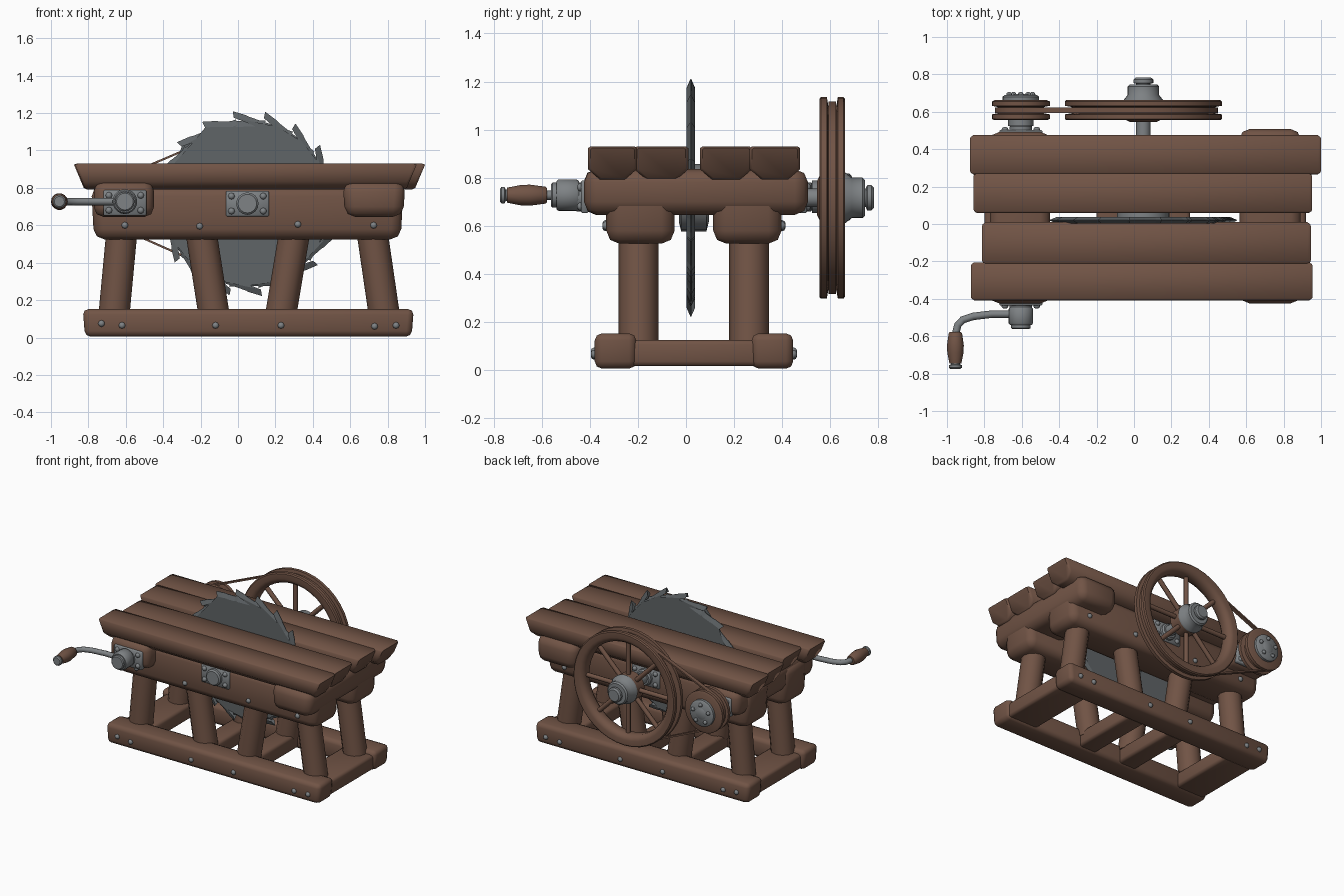
import bpy, bmesh, math
from mathutils import Vector
from math import sin, cos, pi, radians

if "Cube" in bpy.data.objects:
    bpy.data.objects.remove(bpy.data.objects["Cube"])

C = 0.033            # y of the blade plane / symmetry plane
AX, AZ = 0.05, 0.716  # main axle
CX, CZ = -0.605, 0.72  # crank axle


def material(name, col):
    m = bpy.data.materials.new(name)
    m.diffuse_color = (*col, 1)
    m.use_nodes = True
    m.node_tree.nodes["Principled BSDF"].inputs["Base Color"].default_value = m.diffuse_color
    return m


WOOD = material("brown wood", (0.165, 0.088, 0.060))
IRON = material("light iron", (0.21, 0.225, 0.235))
STEEL = material("dark blade steel", (0.115, 0.128, 0.135))


def finish(bm, name, mat, angle=50):
    bmesh.ops.recalc_face_normals(bm, faces=bm.faces)
    me = bpy.data.meshes.new(name)
    bm.to_mesh(me)
    bm.free()
    me.materials.append(mat)
    me.shade_smooth()
    me.set_sharp_from_angle(angle=radians(angle))
    ob = bpy.data.objects.new(name, me)
    bpy.context.collection.objects.link(ob)
    return ob


def loft(name, rings, mat, closed=False, angle=50):
    bm = bmesh.new()
    vs = [[bm.verts.new(p) for p in r] for r in rings]
    n, k = len(vs), len(vs[0])
    for a in range(n if closed else n - 1):
        A, B = vs[a], vs[(a + 1) % n]
        for j in range(k):
            bm.faces.new((A[j], A[(j + 1) % k], B[(j + 1) % k], B[j]))
    if not closed:
        bm.faces.new(vs[0])
        bm.faces.new(vs[-1])
    return finish(bm, name, mat, angle)


def box(name, lo, hi, bev, mat, taper=0.0, segs=2):
    """Bevelled block; taper shortens (+) or lengthens its lower x ends."""
    bm = bmesh.new()
    bmesh.ops.create_cube(bm, size=1)
    lo, hi = Vector(lo), Vector(hi)
    for v in bm.verts:
        end = v.co.x
        low = v.co.z < 0
        v.co = Vector((lo[i] + (hi[i] - lo[i]) * (v.co[i] + 0.5) for i in range(3)))
        if low:
            v.co.x -= math.copysign(taper, end)
    bmesh.ops.bevel(bm, geom=bm.edges[:], offset=bev, segments=segs, profile=0.5, affect='EDGES')
    return finish(bm, name, mat)


def lathe(name, x, z, prof, mat, segs=24, closed=False):
    """Turn a (radius, y) profile about the y direction through (x, z)."""
    rings = [[(x + r * cos(2 * pi * i / segs), y, z + r * sin(2 * pi * i / segs))
              for i in range(segs)] for r, y in prof]
    return loft(name, rings, mat, closed, 40)


def rod(name, a, b, r, mat, segs=10):
    a, b = Vector(a), Vector(b)
    q = (b - a).to_track_quat('Z', 'Y')
    rings = [[p + q @ Vector((r * cos(2 * pi * i / segs), r * sin(2 * pi * i / segs), 0))
              for i in range(segs)] for p in (a, b)]
    return loft(name, rings, mat)


def bolt(name, x, y, z, s, r=0.018):
    lathe(name, x, z, [(r, y - s * 0.01), (r, y + s * 0.004), (r * 0.75, y + s * 0.012),
                       (r * 0.3, y + s * 0.016)], IRON, 8)


# Table planks: flat tops, chamfered undersides, ends slanting inwards below
def plank(name, y0, y1, x0, x1):
    sec = [(y0, .922), (y0 + .01, .93), (y1 - .01, .93), (y1, .922), (y1, .835),
           (y1 - .05, .792), (y0 + .05, .792), (y0, .835)]
    cy, cz = (y0 + y1) / 2, .87
    rings = []
    for x, s, k in ((x0, .9, 1), (x0 + .015, 1, 1), (x1 - .015, 1, -1), (x1, .9, -1)):
        rings.append([(x + k * (.93 - z) * .38, cy + (y - cy) * s, cz + (z - cz) * s)
                      for y, z in sec])
    loft(name, rings, WOOD)


plank("front_outer_plank", -.408, -.205, -.872, .955)
plank("front_inner_plank", -.215, .01, -.812, .945)
plank("back_inner_plank", .058, .275, -.858, .952)
plank("back_outer_plank", .265, .475, -.877, 1.0)

# Cross logs carrying the table
box("left_cross_log", (-.77, -.425, .645), (-.45, .492, .835), .05, WOOD)
box("right_cross_log", (.56, -.425, .645), (.895, .508, .835), .055, WOOD, .012)

# Frame sides: long beam, legs, ground rail and their bolts
for s, side in ((-1, "front"), (1, "back")):
    Y = lambda d: C + s * d
    ys = sorted((Y(.08), Y(.365)))
    box(side + "_long_beam", (-.785, ys[0], .525), (.885, ys[1], .81), .055, WOOD, -.005 + .02)
    ys = sorted((Y(.24), Y(.413)))
    box(side + "_ground_rail", (-.83, ys[0], .005), (.94, ys[1], .152), .03, WOOD, -.012)
    for xb, xt in ((-.665, -.62), (-.125, -.2), (.225, .305), (.785, .715)):
        rod(side + "_leg", (xb, Y(.23), .1), (xt, Y(.23), .58), .083, WOOD, 12)
    for x, z in ((-.605, .6), (-.205, .595), (.32, .605), (.725, .6)):
        bolt(side + "_beam_bolt", x, Y(.365), z, s)
    for x, z in ((-.73, .075), (-.62, .065), (-.12, .065), (.23, .065), (.73, .06), (.845, .065)):
        bolt(side + "_rail_bolt", x, Y(.413), z, s)

    # Bearing plates with corner bolts and a collar
    for nm, px, pz, d in (("crank", CX, CZ, .458), ("axle", AX, AZ, .365)):
        ys = sorted((Y(d - .02), Y(d + .012)))
        box(f"{side}_{nm}_plate", (px - .115, ys[0], pz - .068), (px + .115, ys[1], pz + .068),
            .006, IRON, 0, 1)
        for i in (-1, 1):
            for j in (-1, 1):
                bolt(f"{side}_{nm}_plate_bolt", px + i * .085, Y(d + .012), pz + j * .04, s)
        lathe(f"{side}_{nm}_collar", px, pz, [(.06, Y(d)), (.06, Y(d + .03)), (.05, Y(d + .04))], IRON, 16)

# Base cross pieces
for x0, x1 in ((-.8, -.56), (-.2, -.05), (.15, .3), (.67, .92)):
    box("base_cross_piece", (x0, -.3, .015), (x1, .37, .125), .02, WOOD)

# Saw blade: hooked teeth, edges thinned to the middle plane
out = []
N = 18
for i in range(N):
    a = radians(99) + 2 * pi * i / N
    w = 2 * pi / N
    for da, r in ((0, .5), (-.42, .472), (-.75, .445), (-.92, .437), (-1.07, .455)):
        t = a + da * w
        out.append((r * cos(t), r * sin(t)))
BY = .02
rings = [[(AX + x * k, BY + d, AZ + z * k) for x, z in out]
         for d, k in ((-.017, .93), (-.002, 1), (.002, 1), (.017, .93))]
loft("saw_blade", rings, STEEL, False, 15)
lathe("blade_flange", AX, AZ, [(.1, -.03), (.14, -.02), (.14, .085), (.1, .095)], IRON, 20)
lathe("main_axle", AX, AZ, [(.038, -.35), (.038, .76)], IRON, 16)

# Flywheel: grooved rim, eight spokes, hub and end cap
lathe("flywheel_rim", AX, AZ, [(.338, .585), (.338, .632), (.355, .655), (.375, .662), (.412, .662),
                               (.42, .655), (.42, .632), (.385, .626), (.385, .592), (.42, .586),
                               (.42, .562), (.412, .555), (.375, .555), (.355, .562)], WOOD, 40, True)
for i in range(8):
    t = 2 * pi * i / 8 + pi / 2
    rod("flywheel_spoke", (AX + .06 * cos(t), .608, AZ + .06 * sin(t)),
        (AX + .35 * cos(t), .608, AZ + .35 * sin(t)), .017, WOOD, 8)
lathe("flywheel_hub", AX, AZ, [(.07, .545), (.1, .56), (.1, .665), (.07, .685)], WOOD)
lathe("hub_sleeve", AX, AZ, [(.105, .65), (.105, .664), (.084, .69), (.084, .735), (.074, .745)], IRON)
lathe("axle_cap", AX, AZ, [(.045, .75), (.053, .755), (.053, .772), (.042, .782)], IRON)

# Small pulley with its iron cap
lathe("small_pulley", CX, CZ, [(.14, .555), (.155, .562), (.155, .586), (.125, .592), (.125, .626),
                               (.155, .632), (.155, .655), (.14, .662)], WOOD, 28)
lathe("pulley_cap", CX, CZ, [(.098, .65), (.098, .68), (.085, .69)], IRON)
lathe("pulley_boss", CX, CZ, [(.045, .68), (.045, .688), (.035, .694)], IRON, 14)
for i in range(5):
    t = 2 * pi * i / 5 + pi / 2
    bolt("pulley_cap_bolt", CX + .066 * cos(t), .69, CZ + .066 * sin(t), 1, .015)
lathe("pulley_shaft", CX, CZ, [(.045, -.45), (.045, .6)], IRON, 16)
lathe("pulley_spacer", CX, CZ, [(.068, .525), (.068, .556)], IRON, 16)

# Drive belt around both wheels
R1, R2 = .128, .389
al = math.asin((R2 - R1) / (AX - CX))
path = []
for cx, cz, r, a0, a1, n in ((AX, AZ, R2, -pi / 2 - al, pi / 2 + al, 28),
                             (CX, CZ, R1, pi / 2 + al, 3 * pi / 2 - al, 12)):
    for i in range(n + 1):
        t = a0 + (a1 - a0) * i / n
        path.append([(cx + (r + o) * cos(t), y, cz + (r + o) * sin(t))
                     for o, y in ((0, .594), (0, .624), (.011, .624), (.011, .594))])
loft("drive_belt", path, WOOD, True)

# Crank: hub, bent arm, wooden grip with iron ends
lathe("crank_hub", CX, .727, [(.058, -.54), (.066, -.53), (.066, -.455), (.058, -.445)], IRON, 20)
lathe("crank_nut", CX, .727, [(.045, -.562), (.052, -.556), (.052, -.54), (.04, -.53)], IRON, 16)
cv = bpy.data.curves.new("crank_arm", 'CURVE')
cv.dimensions = '3D'
cv.bevel_depth, cv.bevel_resolution, cv.use_fill_caps = .02, 2, True
cv.materials.append(IRON)
sp = cv.splines.new('POLY')
pts = [(-.63, -.482), (-.76, -.482), (-.86, -.494), (-.915, -.512), (-.942, -.54), (-.953, -.585)]
sp.points.add(len(pts) - 1)
for p, (x, y) in zip(sp.points, pts):
    p.co = (x, y, .727, 1)
    p.radius = 1
sp.use_smooth = True
bpy.context.collection.objects.link(bpy.data.objects.new("crank_arm", cv))
lathe("crank_grip", -.955, .727, [(.03, -.578), (.036, -.585), (.045, -.65), (.043, -.69),
                                  (.032, -.745)], WOOD, 14)
lathe("crank_grip_cap", -.955, .727, [(.024, -.74), (.024, -.75), (.035, -.755), (.035, -.768),
                                      (.027, -.775)], IRON, 14)
